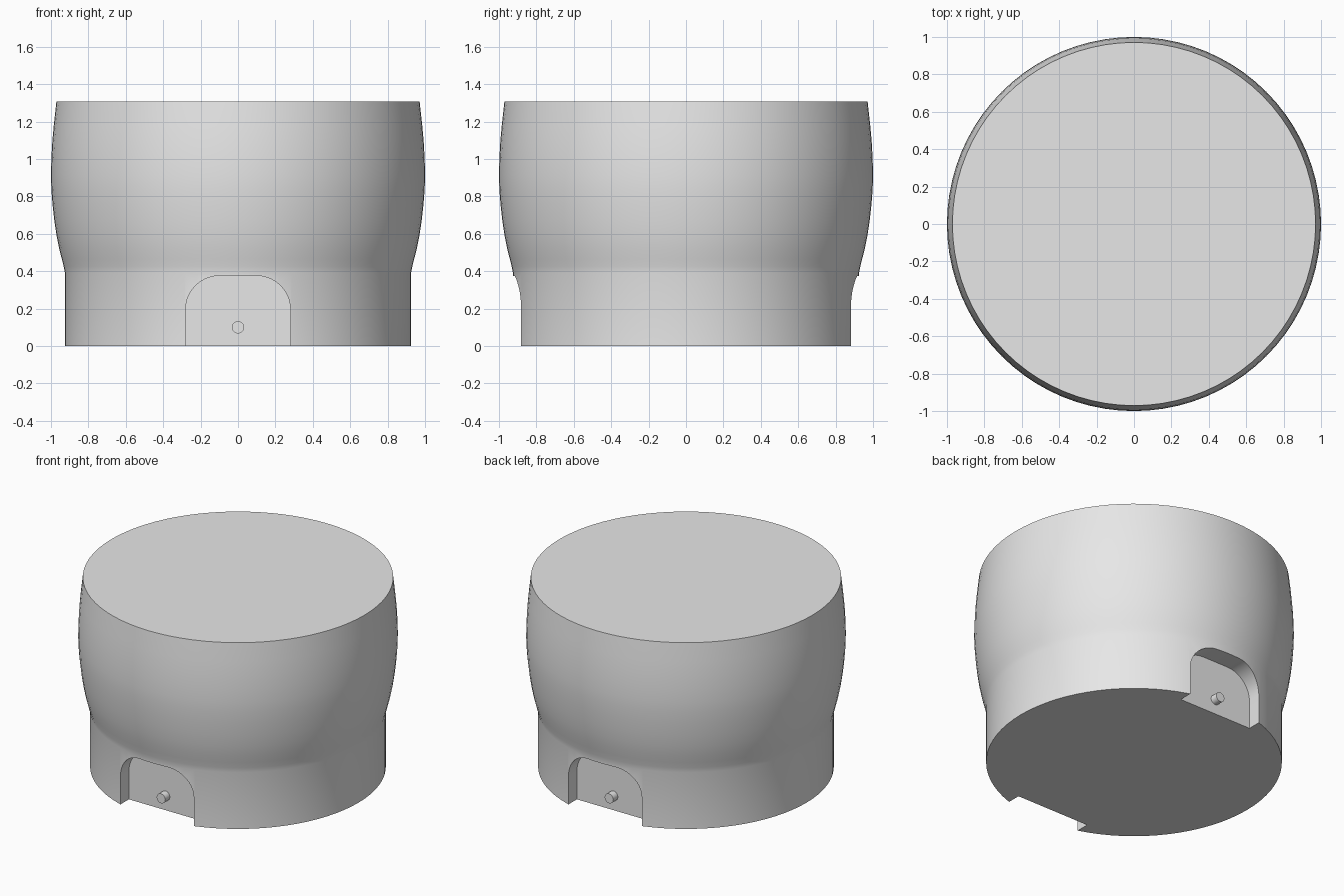
import bpy
import bmesh
from math import pi, cos, sin, radians
from mathutils import Matrix, Vector

cube = bpy.data.objects.get("Cube")
if cube:
    bpy.data.objects.remove(cube, do_unlink=True)

SEGMENTS = 80
FLAT_Y = 0.79       # depth of the notch back wall
HALF_WIDTH = 0.28   # notch half width
ARCH_TOP = 0.375
ARCH_RADIUS = 0.18

grey = bpy.data.materials.new("light_grey")
grey.use_nodes = True
grey.diffuse_color = (0.8, 0.8, 0.8, 1)
grey.node_tree.nodes["Principled BSDF"].inputs["Base Color"].default_value = (0.8, 0.8, 0.8, 1)


def make_object(name, bm):
    bmesh.ops.recalc_face_normals(bm, faces=bm.faces)
    mesh = bpy.data.meshes.new(name)
    bm.to_mesh(mesh)
    bm.free()
    mesh.materials.append(grey)
    obj = bpy.data.objects.new(name, mesh)
    bpy.context.collection.objects.link(obj)
    return obj


def activate(obj):
    bpy.ops.object.select_all(action='DESELECT')
    obj.select_set(True)
    bpy.context.view_layer.objects.active = obj


def smooth(obj):
    activate(obj)
    bpy.ops.object.shade_smooth_by_angle(angle=radians(30))


def lathe(name, profile):
    bm = bmesh.new()
    rings = []
    for r, z in profile:
        rings.append([bm.verts.new((r * cos(2 * pi * i / SEGMENTS), r * sin(2 * pi * i / SEGMENTS), z))
                      for i in range(SEGMENTS)])
    for low, high in zip(rings, rings[1:]):
        for i in range(SEGMENTS):
            j = (i + 1) % SEGMENTS
            bm.faces.new((low[i], low[j], high[j], high[i]))
    bm.faces.new(rings[0][::-1])
    bm.faces.new(rings[-1])
    return make_object(name, bm)


# Rounded drum on a straight collar
body = lathe("body", [
    (0.925, 0), (0.925, 0.39), (0.932, 0.425), (0.942, 0.465), (0.956, 0.52),
    (0.97, 0.59), (0.982, 0.67), (0.992, 0.76), (0.998, 0.84), (1.0, 0.91),
    (0.998, 1.0), (0.993, 1.09), (0.985, 1.18), (0.971, 1.307)])

# Arched notch cutters, front and back
arch = [(HALF_WIDTH, -0.1)]
for centre, start in ((HALF_WIDTH - ARCH_RADIUS, 0), (ARCH_RADIUS - HALF_WIDTH, pi / 2)):
    for k in range(11):
        a = start + k * pi / 20
        arch.append((centre + ARCH_RADIUS * cos(a), ARCH_TOP - ARCH_RADIUS + ARCH_RADIUS * sin(a)))
arch.append((-HALF_WIDTH, -0.1))

for side, label in ((-1, "front"), (1, "back")):
    bm = bmesh.new()
    wall = bm.faces.new([bm.verts.new((x, side * FLAT_Y, z)) for x, z in arch])
    extruded = bmesh.ops.extrude_face_region(bm, geom=[wall])["geom"]
    bmesh.ops.translate(bm, vec=Vector((0, side * 0.4, 0)),
                        verts=[v for v in extruded if isinstance(v, bmesh.types.BMVert)])
    if wall.is_valid and not any(len(e.link_faces) > 1 for e in wall.edges):
        bm.faces.new(wall.verts)
    cutter = make_object(label + "_notch_cutter", bm)
    cutter.hide_render = True

    cut = body.modifiers.new(label + "_notch", 'BOOLEAN')
    cut.operation = 'DIFFERENCE'
    cut.solver = 'EXACT'
    cut.object = cutter
    activate(body)
    bpy.ops.object.modifier_apply(modifier=cut.name)
    bpy.data.objects.remove(cutter, do_unlink=True)

    # Small pin standing out of the notch wall
    bm = bmesh.new()
    bmesh.ops.create_cone(bm, cap_ends=True, segments=24, radius1=0.033, radius2=0.033, depth=0.09,
                          matrix=Matrix.Translation((0, side * (FLAT_Y + 0.005), 0.1))
                          @ Matrix.Rotation(pi / 2, 4, 'X'))
    smooth(make_object(label + "_pin", bm))

smooth(body)
